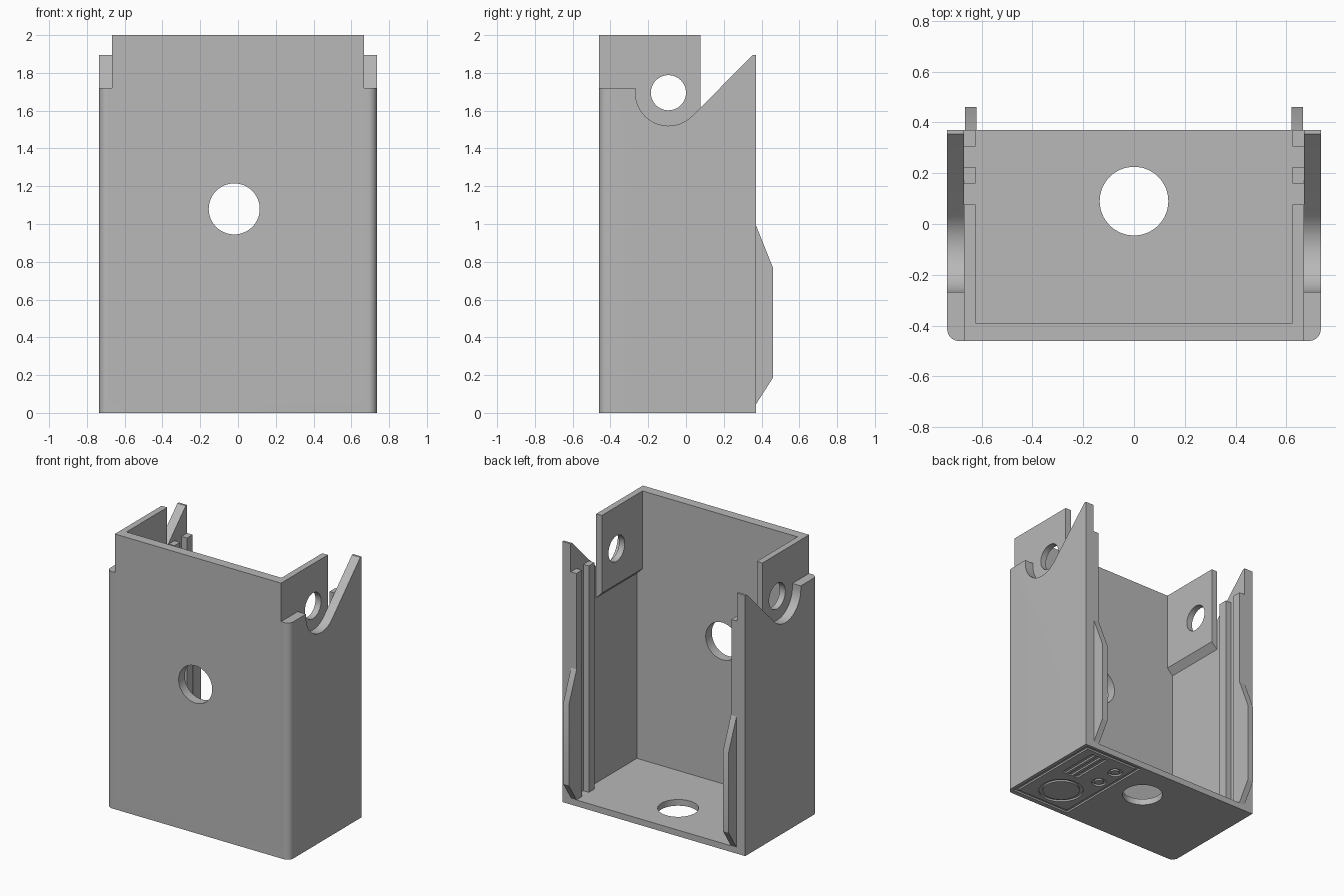
import bpy, bmesh, math

if "Cube" in bpy.data.objects:
    bpy.data.objects.remove(bpy.data.objects["Cube"], do_unlink=True)

grey = bpy.data.materials.new("light_grey")
grey.use_nodes = True
grey.diffuse_color = (0.48, 0.48, 0.48, 1)
grey.node_tree.nodes["Principled BSDF"].inputs["Base Color"].default_value = grey.diffuse_color

HALF, INNER, TAB = 0.735, 0.668, 0.623      # outer wall, inner wall, rail faces
FRONT, FRONT_IN, BACK = -0.46, -0.39, 0.37
FLOOR, PIVOT_Y, PIVOT_Z = 0.045, -0.093, 1.695
ROUND = 0.045


def prism(name, pts, axis, lo, hi, round_at=None):
    """Extrude a 2D outline along an axis; optionally round edges chosen by a rule."""
    place = {"x": lambda a, b, c: (c, a, b),
             "y": lambda a, b, c: (a, c, b),
             "z": lambda a, b, c: (a, b, c)}[axis]
    bm = bmesh.new()
    face = bm.faces.new([bm.verts.new(place(a, b, lo)) for a, b in pts])
    ext = bmesh.ops.extrude_face_region(bm, geom=[face])
    for v in ext["geom"]:
        if isinstance(v, bmesh.types.BMVert):
            v.co["xyz".index(axis)] = hi
    bmesh.ops.recalc_face_normals(bm, faces=bm.faces)
    if round_at:
        edges = [e for e in bm.edges if all(round_at(v.co) for v in e.verts)
                 and abs(e.verts[0].co.z - e.verts[1].co.z) > 0.01
                 and abs(e.verts[0].co.x - e.verts[1].co.x) < 0.01]
        bmesh.ops.bevel(bm, geom=edges, offset=ROUND, segments=8,
                        profile=0.5, affect="EDGES")
    mesh = bpy.data.meshes.new(name)
    bm.to_mesh(mesh)
    bm.free()
    mesh.materials.append(grey)
    obj = bpy.data.objects.new(name, mesh)
    bpy.context.collection.objects.link(obj)
    return obj


def bake(obj):
    dg = bpy.context.evaluated_depsgraph_get()
    obj.data = bpy.data.meshes.new_from_object(obj.evaluated_get(dg))
    obj.modifiers.clear()


def cut(obj, cutter):
    mod = obj.modifiers.new("cut", "BOOLEAN")
    mod.operation, mod.object, mod.solver = "DIFFERENCE", cutter, "EXACT"
    bake(obj)
    bpy.data.objects.remove(cutter, do_unlink=True)


def mirror(obj):
    obj.modifiers.new("mirror", "MIRROR").use_mirror_merge = False
    bake(obj)


def rect(a0, a1, b0, b1):
    return [(a0, b0), (a1, b0), (a1, b1), (a0, b1)]


def circle(a, b, r, n=64, start=0, end=math.tau):
    return [(a + r * math.cos(start + (end - start) * i / n),
             b + r * math.sin(start + (end - start) * i / n)) for i in range(n)]


def front_corner(co):
    return abs(co.x) > HALF - 0.01 and co.y < FRONT + 0.01


# Floor with a round opening
floor = prism("floor", rect(-HALF, HALF, FRONT, BACK), "z", 0, FLOOR, front_corner)
cut(floor, prism("cutter", circle(0, 0.09, 0.135), "z", -0.1, 0.2))

# Engraved panel under the floor: recess, then raised islands
DEPTH = 0.012
cut(floor, prism("cutter", rect(0.235, 0.71, -0.425, 0.35), "z", -0.1, DEPTH))
panel = prism("underside_panel", rect(0.26, 0.685, -0.4, 0.325), "z", 0, DEPTH)
for i, (x, y, outer, inner) in enumerate([(0.46, -0.22, 0.15, 0.125),
                                          (0.335, 0.2, 0.05, 0.03),
                                          (0.335, 0.03, 0.05, 0.03)]):
    cut(panel, prism("cutter", circle(x, y, outer, 48), "z", -0.1, 0.1))
    prism(f"underside_disc_{i + 1}", circle(x, y, inner, 48), "z", 0, DEPTH)
for x in (0.5, 0.55, 0.6):
    cut(panel, prism("cutter", rect(x - 0.015, x + 0.015, -0.02, 0.29), "z", -0.1, 0.1))

# Tall front panel with a round opening
front = prism("front_panel", rect(-INNER, INNER, FLOOR, 2), "y", FRONT, FRONT_IN)
cut(front, prism("cutter", circle(-0.02, 1.08, 0.135), "y", -0.6, -0.2))

# Side walls: step, round notch and sloping peak
notch = circle(PIVOT_Y, PIVOT_Z, 0.175, 32, math.pi, 1.75 * math.pi)
profile = ([(FRONT, FLOOR), (FRONT, 1.72), (PIVOT_Y - 0.175, 1.72)] + notch
           + [(0.031, 1.571), (0.354, 1.894), (BACK, 1.894), (BACK, FLOOR)])
mirror(prism("side_walls", profile, "x", INNER, HALF, front_corner))

# Pivot tabs with holes and a chamfered underside
tabs = prism("pivot_tabs", [(TAB, 2), (INNER, 2), (INNER, 1.39), (TAB, 1.435)],
             "y", FRONT_IN, 0.077)
cut(tabs, prism("cutter", circle(PIVOT_Y, PIVOT_Z, 0.093), "x", 0.5, 0.8))
mirror(tabs)

# Vertical guide rails inside the side walls
for name, y0, y1 in (("inner_rails", 0.16, 0.225), ("back_rails", 0.305, BACK)):
    mirror(prism(name, rect(TAB, INNER, y0, y1), "z", FLOOR, 1.69))

# Tapered fins projecting from the back
mirror(prism("back_fins", [(BACK, 0.045), (0.46, 0.185), (0.46, 0.77), (BACK, 0.995)],
             "x", TAB - 0.003, INNER - 0.003))

# Smooth the curved surfaces, keep edges crisp
bpy.ops.object.select_all(action="DESELECT")
for obj in bpy.context.scene.objects:
    if obj.type == "MESH" and grey.name in obj.data.materials:
        obj.select_set(True)
        bpy.context.view_layer.objects.active = obj
bpy.ops.object.shade_smooth_by_angle(angle=math.radians(30))
